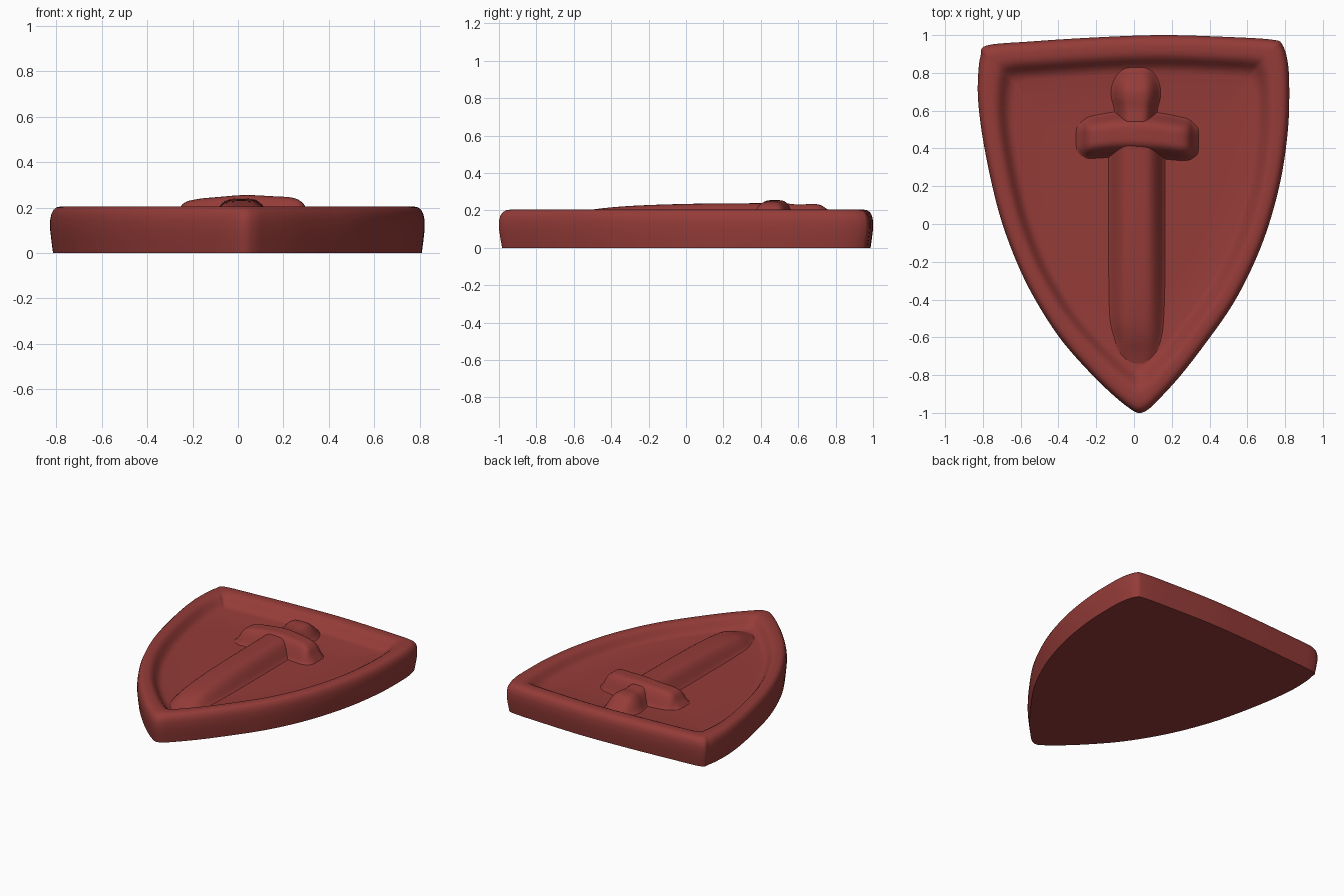
import bpy, bmesh, math
from mathutils import Vector

if "Cube" in bpy.data.objects:
    bpy.data.objects.remove(bpy.data.objects["Cube"])

FLOOR = 0.13
red = bpy.data.materials.new("red_clay")
red.diffuse_color = (0.30, 0.045, 0.04, 1)
red.use_nodes = True
red.node_tree.nodes["Principled BSDF"].inputs["Base Color"].default_value = red.diffuse_color


def spline(pts, steps, closed):
    """Catmull-Rom through tuples of any dimension."""
    n, out = len(pts), []
    get = (lambda i: Vector(pts[i % n])) if closed else (lambda i: Vector(pts[min(max(i, 0), n - 1)]))
    for i in range(n if closed else n - 1):
        a, b, c, d = get(i - 1), get(i), get(i + 1), get(i + 2)
        for k in range(steps):
            t = k / steps
            out.append(0.5 * (2 * b + (c - a) * t + (2 * a - 5 * b + 4 * c - d) * t * t
                              + (3 * b - a - 3 * c + d) * t ** 3))
    if not closed:
        out.append(Vector(pts[-1]))
    return out


def finish(name, bm):
    bmesh.ops.recalc_face_normals(bm, faces=bm.faces)
    me = bpy.data.meshes.new(name)
    bm.to_mesh(me)
    bm.free()
    ob = bpy.data.objects.new(name, me)
    bpy.context.collection.objects.link(ob)
    me.materials.append(red)
    bpy.ops.object.select_all(action='DESELECT')
    ob.select_set(True)
    bpy.context.view_layer.objects.active = ob
    bpy.ops.object.shade_smooth_by_angle(angle=math.radians(60))
    return ob


def ridge(name, axis, stations, cols=24):
    """Soft raised bar: stations are (along, centre across, half width, top z)."""
    bm = bmesh.new()
    rows = []
    for s, c, w, top in spline(stations, 6, False):
        row = []
        for j in range(cols + 1):
            u = 2 * j / cols - 1
            f = 1 - abs(u) ** 2.2
            f = f * f * (3 - 2 * f)
            z = FLOOR - 0.004 + (top - FLOOR + 0.004) * f
            p = (c + u * w, s, z) if axis == 'Y' else (s, c + u * w, z)
            row.append(bm.verts.new(p))
        rows.append(row)
    for a, b in zip(rows, rows[1:]):
        for j in range(cols):
            bm.faces.new((a[j], a[j + 1], b[j + 1], b[j]))
    ob = finish(name, bm)
    if ob.data.polygons[len(ob.data.polygons) // 2].normal.z < 0:
        ob.data.flip_normals()
    return ob


# Shield body: hand-shaped outline, scaled inward through a rim profile
outline = [(-.78, .945), (-.55, .966), (-.2, .988), (.15, 1.0), (.5, .99), (.73, .976),
           (.785, .95), (.815, .85), (.822, .7), (.815, .5), (.78, .25), (.715, 0),
           (.63, -.22), (.52, -.43), (.38, -.63), (.24, -.81), (.12, -.94), (.07, -.985),
           (.03, -1.0), (-.01, -.985), (-.1, -.915), (-.23, -.79), (-.38, -.62), (-.5, -.44),
           (-.6, -.25), (-.69, -.02), (-.75, .2), (-.8, .45), (-.825, .65), (-.825, .79),
           (-.812, .89)]
profile = [(.985, 0), (.993, .05), (1, .10), (1, .145), (.994, .17), (.982, .19), (.965, .201),
           (.94, .205), (.91, .205), (.888, .202), (.868, .193), (.85, .178), (.833, .160),
           (.815, .145), (.795, .135), (.77, FLOOR), (.5, FLOOR), (.2, FLOOR)]
ring2d = spline(outline, 5, True)
bm = bmesh.new()
rings = [[bm.verts.new((p.x * s, p.y * s + .025 * (1 - s) / .23 if s > .77 else p.y * s + .025, z))
          for p in ring2d] for s, z in profile]
n = len(ring2d)
for a, b in zip(rings, rings[1:]):
    for i in range(n):
        bm.faces.new((a[i], a[(i + 1) % n], b[(i + 1) % n], b[i]))
bm.faces.new(rings[0])
bm.faces.new(rings[-1])
finish("shield_body", bm)

# Sword relief: blade, crossguard, grip with pommel
ridge("sword_blade", 'Y', [(-.75, .02, .05, FLOOR - .004), (-.68, .02, .11, .15), (-.6, .02, .135, .182),
                           (-.5, .015, .15, .205), (-.3, .015, .155, .224), (0, .015, .155, .235),
                           (.3, .015, .155, .238), (.47, .015, .155, .24)])
ridge("sword_guard", 'X', [(-.31, .45, .08, FLOOR - .004), (-.275, .453, .10, .165), (-.24, .457, .115, .218),
                           (-.18, .465, .12, .237), (-.08, .475, .125, .247), (.03, .475, .13, .255),
                           (.15, .465, .125, .25), (.24, .452, .12, .243), (.285, .447, .115, .22),
                           (.315, .442, .10, .17), (.345, .44, .08, FLOOR - .004)])
ridge("sword_grip_and_pommel", 'Y', [(.45, .01, .13, .245), (.55, .01, .115, .236), (.61, .01, .12, .231),
                                     (.67, .01, .135, .235), (.72, .01, .135, .228), (.77, .01, .12, .195),
                                     (.82, .01, .09, .15), (.85, .01, .06, FLOOR - .004)])
